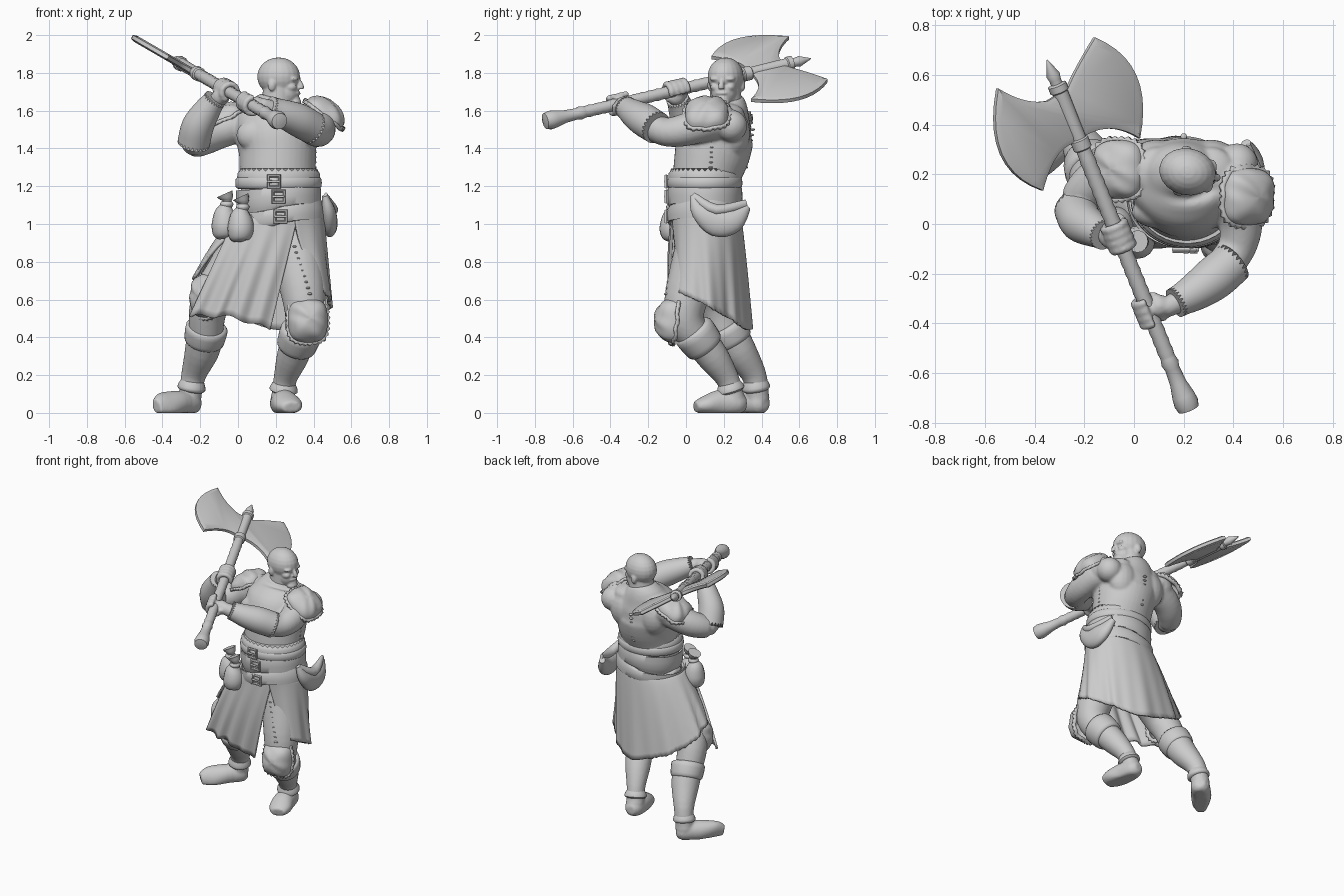
import bpy, bmesh, math
from mathutils import Vector as V, Matrix as M

if "Cube" in bpy.data.objects:
    bpy.data.objects.remove(bpy.data.objects["Cube"])

clay = bpy.data.materials.new("clay_grey")
GREY = (0.6, 0.6, 0.6, 1)
clay.diffuse_color = GREY
clay.use_nodes = True
clay.node_tree.nodes["Principled BSDF"].inputs["Base Color"].default_value = GREY
X, Y, Z = V((1, 0, 0)), V((0, 1, 0)), V((0, 0, 1))


def finish(name, bm, voxel=0, thick=0, angle=50):
    bmesh.ops.recalc_face_normals(bm, faces=bm.faces[:])
    me = bpy.data.meshes.new(name)
    bm.to_mesh(me)
    bm.free()
    me.materials.append(clay)
    ob = bpy.data.objects.new(name, me)
    bpy.context.collection.objects.link(ob)
    bpy.ops.object.select_all(action='DESELECT')
    ob.select_set(True)
    bpy.context.view_layer.objects.active = ob
    bpy.ops.object.shade_smooth_by_angle(angle=math.radians(angle))
    if thick:
        ob.modifiers.new("thickness", 'SOLIDIFY').thickness = thick
    if voxel:
        r = ob.modifiers.new("blend", 'REMESH')
        r.mode, r.voxel_size, r.use_smooth_shade = 'VOXEL', voxel, True
        s = ob.modifiers.new("soften", 'SMOOTH')
        s.factor, s.iterations = 0.5, 4


def spline(rows, steps):
    """Catmull-Rom through rows of numbers."""
    rows = [V(r) for r in rows]
    out = []
    for i in range(len(rows) - 1):
        p0, p1, p2 = rows[max(i - 1, 0)], rows[i], rows[i + 1]
        p3 = rows[min(i + 2, len(rows) - 1)]
        for k in range(steps):
            t = k / steps
            out.append(0.5 * (2 * p1 + (p2 - p0) * t + (2 * p0 - 5 * p1 + 4 * p2 - p3) * t * t
                              + (3 * p1 - p0 - 3 * p2 + p3) * t ** 3))
    return out + [rows[-1]]


def tube(bm, rows, ref=X, n=24, steps=4, fringe=0):
    """Sweep an oval; a row is x, y, z, radius along ref, other radius."""
    rows = spline([tuple(r) + (r[3],) * (5 - len(r)) for r in rows], steps)
    rings = []
    for i, r in enumerate(rows):
        p = V(r[:3])
        t = (V(rows[min(i + 1, len(rows) - 1)][:3]) - V(rows[max(i - 1, 0)][:3])).normalized()
        u = (ref - t * ref.dot(t)).normalized()
        w = t.cross(u)
        end = -1 if i == 0 else 1 if i == len(rows) - 1 else 0
        ring = []
        for k in range(n):
            a = math.tau * k / n
            co = p + u * r[3] * math.cos(a) + w * r[4] * math.sin(a) + t * end * fringe * (k % 2)
            co.z = max(co.z, 0)
            ring.append(bm.verts.new(co))
        rings.append(ring)
    for a, b in zip(rings, rings[1:]):
        for k in range(n):
            bm.faces.new((a[k], a[(k + 1) % n], b[(k + 1) % n], b[k]))
    bm.faces.new(rings[0])
    bm.faces.new(rings[-1])


def ball(bm, loc, rad, frame=M()):
    rad = rad if isinstance(rad, tuple) else (rad,) * 3
    bmesh.ops.create_uvsphere(bm, u_segments=20, v_segments=12, radius=1,
                              matrix=frame @ M.Translation(loc) @ M.Diagonal(rad + (1,)))


def solo(name, rows, **kw):
    bm = bmesh.new()
    tube(bm, rows, **kw)
    finish(name, bm)


def shaft(y):
    d = y + 0.72
    return V((0.21 - 0.406 * d, y, 1.55 + 0.236 * d))


AXIS = (shaft(1) - shaft(0)).normalized()


def fist(bm, y, wrist):
    c = shaft(y)
    w = V(wrist) - c
    w = (w - AXIS * w.dot(AXIS)).normalized()
    b = AXIS.cross(w)
    ball(bm, c + w * 0.045, 0.048)
    for k in range(4):
        arc = [c + AXIS * (k - 1.5) * 0.031 + (w * math.cos(a) + b * math.sin(a)) * 0.044
               for a in [j * 0.55 - 0.4 for j in range(10)]]
        tube(bm, [tuple(p) + (0.0175,) for p in arc], ref=AXIS, n=10, steps=1)


def pad(name, c, normal, up, ru, rv, depth):
    """Squarish padded dome with a ragged fur rim."""
    nrm = V(normal).normalized()
    v = (V(up) - nrm * V(up).dot(nrm)).normalized()
    u = v.cross(nrm)
    bm = bmesh.new()
    n, prev = 56, None
    levels = (0.05, 0.3, 0.55, 0.75, 0.9, 0.98, 1.0, 1.06)
    for i, q in enumerate(levels):
        ring = []
        for k in range(n):
            a = math.tau * k / n
            ca, sa = math.cos(a), math.sin(a)
            rr = (ca ** 4 + sa ** 4) ** -0.16 * q
            rr *= 1 + (0.08 * (k % 2) if i == len(levels) - 1 else 0)
            h = depth * math.sqrt(max(0, 1 - q * q)) + 0.004 * math.sin(5 * ca * q + 9 * sa * q)
            ring.append(bm.verts.new(V(c) + u * ru * rr * ca + v * rv * rr * sa + nrm * h))
        if prev:
            for k in range(n):
                bm.faces.new((prev[k], prev[(k + 1) % n], ring[(k + 1) % n], ring[k]))
        else:
            bm.faces.new(ring)
        prev = ring
    finish(name, bm, thick=0.02)


def sheet(name, f, nu, nv):
    bm = bmesh.new()
    g = [[bm.verts.new(f(i / nu, j / nv)) for j in range(nv + 1)] for i in range(nu + 1)]
    for i in range(nu):
        for j in range(nv):
            bm.faces.new((g[i][j], g[i + 1][j], g[i + 1][j + 1], g[i][j + 1]))
    finish(name, bm, thick=0.016, angle=70)


# Torso, arms and hands blended into one skin
bm = bmesh.new()
tube(bm, [(.21, .1, .98, .22, .17), (.22, .1, 1.1, .2, .17), (.21, .11, 1.25, .2, .18),
          (.21, .14, 1.38, .205, .2), (.2, .16, 1.48, .215, .2), (.2, .19, 1.56, .21, .165),
          (.2, .21, 1.62, .15, .12), (.21, .21, 1.67, .09, .09)], n=40)
tube(bm, [(.36, .19, 1.54, .1), (.415, .1, 1.53, .095), (.43, -.02, 1.495, .085), (.4, -.12, 1.49, .075),
          (.31, -.22, 1.55, .075), (.2, -.3, 1.6, .05), (.12, -.34, 1.63, .04)], ref=Z)
tube(bm, [(.03, .22, 1.54, .1), (-.1, .2, 1.49, .092), (-.18, .15, 1.45, .085), (-.23, .08, 1.43, .072),
          (-.215, .02, 1.5, .072), (-.155, -.02, 1.6, .055), (-.11, -.04, 1.66, .04)], ref=Y)
fist(bm, -0.35, (.2, -.3, 1.6))
fist(bm, -0.05, (-.16, -.02, 1.62))
for s in (-1, 1):
    ball(bm, (.2 + s * .09, .05, 1.47), (.12, .07, .09))        # chest
    ball(bm, (.2 + s * .11, .25, 1.48), (.11, .09, .13))        # shoulder blade
    ball(bm, (.2 + s * .11, .21, 1.585), (.1, .1, .055))        # neck muscle
ball(bm, (.405, .17, 1.55), .095)
ball(bm, (.415, .24, 1.52), .085)
ball(bm, (-.02, .22, 1.54), .1)
finish("torso_and_arms", bm, voxel=0.009)

# Bald head looking to the model's left
bm = bmesh.new()
H = M.Translation((.215, .21, 1.78)) @ M.Rotation(-0.2, 4, 'Z')
tube(bm, [(.2, .22, 1.55, .1), (.21, .21, 1.66, .085), (.22, .21, 1.76, .08)])
ball(bm, (0, 0, 0), (.115, .095, .102), H)
ball(bm, (.045, 0, -.08), (.066, .068, .075), H)
ball(bm, (.088, 0, -.135), (.034, .04, .026), H)
tube(bm, [tuple(H @ V((.1, 0, -.01))) + (.012,), tuple(H @ V((.12, 0, -.045))) + (.015,),
          tuple(H @ V((.118, 0, -.064))) + (.018,)], ref=Y, n=12)
ball(bm, (.1, 0, -.088), (.018, .034, .009), H)
ball(bm, (.098, 0, -.113), (.016, .03, .009), H)
for s in (-1, 1):
    ball(bm, (.09, s * .035, -.012), (.024, .034, .013), H)
    ball(bm, (.068, s * .04, -.055), (.038, .028, .024), H)
    ball(bm, (-.02, s * .088, -.045), (.022, .014, .032), H)
finish("head", bm, voxel=0.006)

# Trousers
bm = bmesh.new()
tube(bm, [(.3, .12, 1, .14), (.32, .06, .8, .135), (.35, 0, .6, .115), (.35, 0, .48, .1), (.32, .08, .36, .08)])
tube(bm, [(.12, .12, 1, .14), (0, .12, .8, .135), (-.12, .12, .64, .11), (-.16, .16, .54, .1), (-.17, .21, .42, .09)])
ball(bm, (.21, .11, .98), (.22, .17, .12))
finish("trousers", bm, voxel=0.011)

# Boots and their folded cuffs
LEFT = [(.335, .04, .43, .09), (.29, .14, .3, .085), (.25, .22, .18, .062), (.235, .25, .08, .058)]
RIGHT = [(-.165, .21, .45, .1), (-.19, .28, .33, .092), (-.235, .36, .2, .066), (-.255, .38, .08, .06)]
for side, leg, foot in (
        ("left", LEFT, [(.225, .32, .05, .03), (.23, .28, .05, .06), (.245, .18, .05, .072),
                        (.27, .1, .04, .075, .05), (.285, .05, .03, .05, .03)]),
        ("right", RIGHT, [(-.215, .42, .05, .03), (-.24, .395, .05, .06), (-.32, .31, .05, .068),
                          (-.39, .23, .04, .072, .05), (-.43, .185, .03, .045, .03)])):
    bm = bmesh.new()
    tube(bm, leg)
    tube(bm, foot, ref=X if side == "left" else V((1, -1, 0)).cross(Z))
    ball(bm, leg[-1][:3], .062)
    finish(side + "_boot", bm, voxel=0.009)
    a, b, c, d = [V(r) for r in leg]
    solo(side + "_boot_cuff", [tuple(a.lerp(b, t))[:3] + (r,) for t, r in
                               ((-.1, .095), (0, .112), (.35, .11), (.6, .104), (.68, .09))], steps=2)
    solo(side + "_ankle_cuff", [tuple(c.lerp(d, t))[:3] + (r,) for t, r in
                                ((.2, .058), (.4, .07), (.6, .075), (.7, .06))], steps=2)

# Ragged-edged pads and bracers
pad("left_shoulder_pad", (.46, .11, 1.585), (.6, -.05, .8), Y, .118, .115, .075)
pad("right_shoulder_pad", (-.065, .22, 1.565), (-.45, 0, .9), Y, .11, .118, .07)
pad("left_knee_pad", (.37, -.07, .49), (.12, -1, .1), Z, .105, .118, .1)
pad("right_knee_pad", (-.17, .07, .62), (-.7, -.7, .1), Z, .09, .115, .08)
solo("left_bracer", [(.385, -.165, 1.515, .087), (.32, -.22, 1.55, .088), (.25, -.27, 1.58, .077),
                     (.18, -.31, 1.61, .062)], ref=Z, n=48, fringe=.02)
solo("right_bracer", [(-.232, .05, 1.44, .086), (-.212, .01, 1.52, .085), (-.165, -.02, 1.6, .072),
                      (-.13, -.04, 1.65, .06)], ref=Y, n=48, fringe=.02)


# Belts, tilted slightly, with square buckles
def belt(name, z0, z1, rx, ry, lean=0, fringe=0):
    rows = [(.215 + lean, .1, z0, rx - .014, ry - .014), (.215 + lean / 2, .1, z0 + .012, rx, ry),
            (.215 - lean / 2, .1, z1 - .012, rx, ry), (.215 - lean, .1, z1, rx - .014, ry - .014)]
    solo(name, rows, n=72, steps=2, fringe=fringe)


belt("fur_waistband", 1.2, 1.28, .218, .192, fringe=.015)
belt("upper_belt", 1.185, 1.25, .227, .197)
belt("middle_belt", 1.09, 1.2, .224, .197, .003)
belt("lower_belt", 1.0, 1.085, .242, .2, .004)
for i, (x, z) in enumerate(((.19, 1.225), (.215, 1.145), (.225, 1.04))):
    F = M.Translation((x, -.104, z)) @ M.Rotation(math.pi / 2, 4, 'X')
    bpy.ops.mesh.primitive_torus_add(major_segments=4, minor_segments=6, major_radius=.042, minor_radius=.011)
    ob = bpy.context.object
    ob.name = "buckle_%d" % (i + 1)
    ob.matrix_world = F @ M.Rotation(math.pi / 4, 4, 'Z')
    ob.data.materials.append(clay)
    solo("buckle_prong_%d" % (i + 1), [(x - .035, -.11, z, .007), (x + .03, -.112, z, .006)], ref=Z, n=8)

# Drawstring pouches and crescent hip bag
for i, (x, y, z) in enumerate(((-.07, .0, 1.0), (.015, -.07, .985))):
    solo("pouch_%d" % (i + 1), [(x - .01, y, z - .08, .02), (x - .01, y, z - .06, .055), (x, y, z - .01, .07),
                               (x, y, z + .06, .055), (x + .01, y, z + .11, .022), (x + .01, y, z + .135, .034),
                               (x, y, z + .16, .045)], n=16)
    solo("pouch_cord_%d" % (i + 1), [(x + .01, y, z + .09, .03), (x + .01, y, z + .105, .036),
                                     (x + .01, y, z + .12, .028)], n=16)
solo("hip_bag", [(.46, .035, 1.15, .015), (.48, .07, 1.07, .035, .045), (.485, .16, 1.01, .042, .075),
                 (.48, .25, 1.02, .04, .065), (.45, .325, 1.09, .02)])
solo("bag_flap", [(.465, .035, 1.15, .01, .02), (.495, .16, 1.075, .035, .03), (.46, .32, 1.11, .01, .02)])

# Long wrapped skirt, open over the left leg, with a front flap
HEM = spline([(.3, .66), (.8, .64), (1.6, .55), (2.2, .49), (2.8, .44), (3.3, .48),
              (4, .58), (4.7, .7), (5.6, .76)], 12)


def skirt(u, v):
    a = (.35 + .45 * v) * (1 - u) + (5.6 - .6 * v) * u
    hem = min(HEM, key=lambda h: abs(h[0] - a))[1]
    e = v ** .8
    fold = 1 + .025 * v * math.sin(9 * a) + .015 * v * math.sin(17 * a + 1)
    # flare at the open edge, tuck towards the trailing corner
    fold += .22 * v * math.exp(-((a - .8) / .5) ** 2) - .12 * v * math.exp(-((a - 2.15) / .45) ** 2)
    cx, cy, rx, ry = .22 - .1 * e, .1 + .04 * e, .235 + .13 * e, .19 + .02 * e
    return V((cx + rx * fold * math.sin(a), cy - ry * fold * math.cos(a), 1.05 + (hem - 1.05) * v))


def flap(u, v):
    top = V((-.01, -.03, 1.05)).lerp(V((.32, -.06, 1.05)), u)
    low = V((-.26, 0, .51)).lerp(V((.17, -.07, .44)), u)
    p = top.lerp(low, v)
    p.y -= .035 * math.sin(math.pi * u) + .012 * v * math.sin(u * 24) + .015 * math.sin(math.pi * v)
    p.z += .03 * v * math.sin(math.pi * u) + .01 * v * math.sin(u * 16)
    return p


sheet("skirt", skirt, 110, 16)
sheet("skirt_front_flap", flap, 48, 16)

# Stitch rows on the flank, spine and left thigh
bm = bmesh.new()
for a, b, n in (((.403, .13, 1.3), (.405, .14, 1.46), 7), ((.2, .316, 1.3), (.2, .352, 1.5), 8),
                ((.3, -.05, .88), (.38, -.103, .63), 9)):
    for k in range(n):
        ball(bm, V(a).lerp(V(b), k / (n - 1)), (.013, .013, .007))
finish("stitches", bm)

# Axe: wrapped haft, collars, spike and double blade
rows = [(-.75, .02), (-.745, .043), (-.72, .05), (-.69, .046), (-.64, .034), (-.58, .03), (-.56, .036), (-.54, .031)]
rows += [(-.53 + k * .02, .03 + .003 * (k % 2)) for k in range(41)]
rows += [(.3, .03), (.305, .038), (.34, .038), (.345, .03), (.53, .032), (.535, .039), (.56, .039),
         (.565, .024), (.58, .024), (.6, .028), (.66, .003)]
solo("axe_haft", [tuple(shaft(y)) + (r,) for y, r in rows], ref=Z, n=20, steps=1)
OUT = [((-.16, .75), (.08, .65), (.02, .345)), ((.02, .345), (-.1, .42), (-.21, .35)),
       ((-.26, .32), (-.33, .29), (-.37, .135)), ((-.37, .135), (-.61, .22), (-.55, .545)),
       ((-.55, .545), (-.43, .47), (-.33, .5)), ((-.27, .545), (-.24, .62), (-.16, .75))]
bm = bmesh.new()
ring = []
for a, c, b in OUT:
    for k in range(10):
        t = k / 10
        p = V(a) * (1 - t) ** 2 + V(c) * 2 * t * (1 - t) + V(b) * t * t
        ring.append(bm.verts.new((p.x, p.y, 1.545 + (.21 - p.x) * .579)))
face = bm.faces.new(ring)
face.normal_update()
up = face.normal.copy()
new = bmesh.ops.extrude_face_region(bm, geom=[face], use_keep_orig=True)["geom"]
bmesh.ops.translate(bm, verts=[g for g in new if isinstance(g, bmesh.types.BMVert)], vec=up * .01)
bmesh.ops.translate(bm, verts=ring, vec=up * -.01)
bmesh.ops.recalc_face_normals(bm, faces=bm.faces[:])
bmesh.ops.inset_individual(bm, faces=[f for f in bm.faces if len(f.verts) > 4], thickness=.022, depth=.008)
finish("axe_blade", bm, angle=25)
